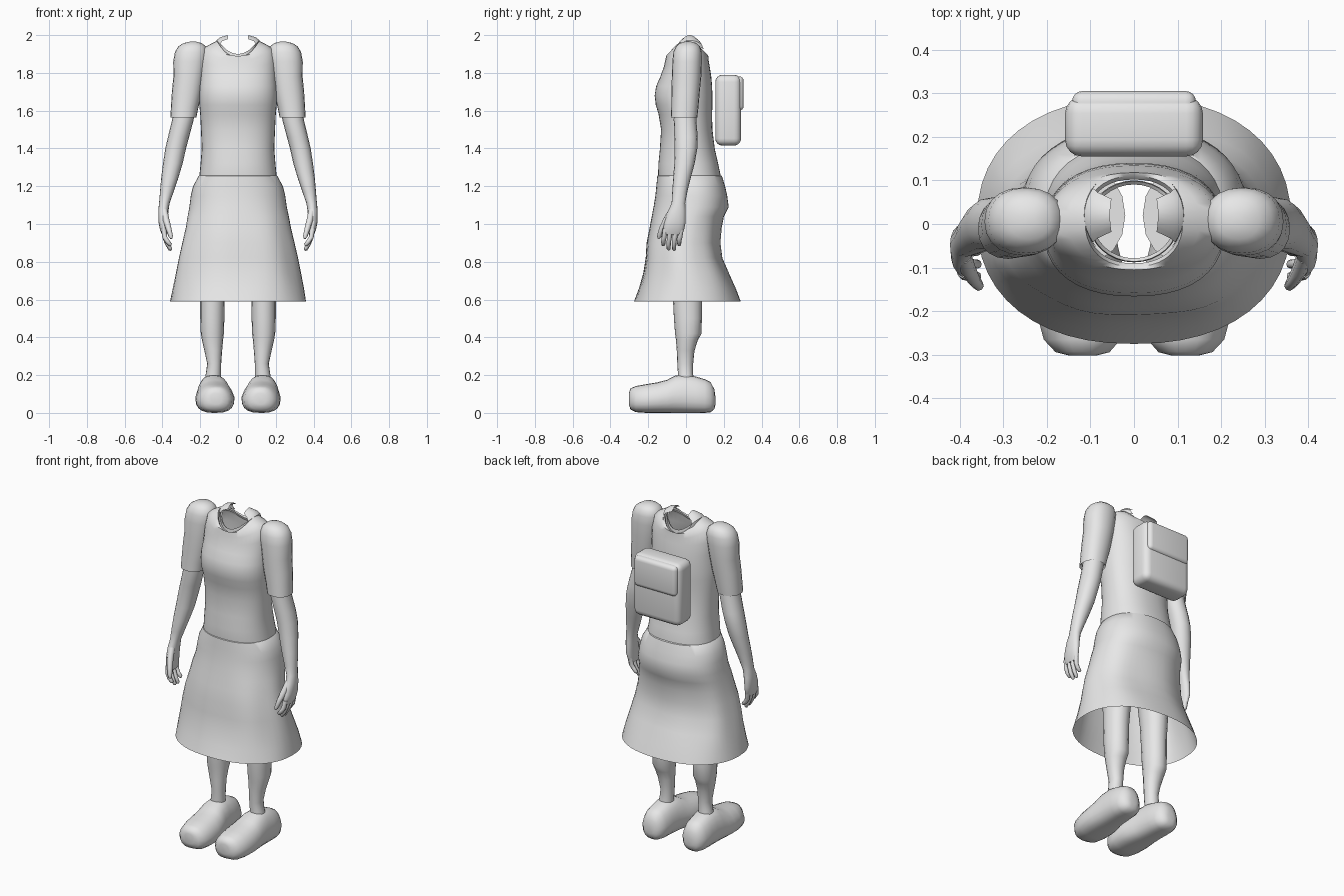
import bpy, bmesh, math
from mathutils import Vector

grey = bpy.data.materials.new("light grey")
grey.diffuse_color = (0.8, 0.8, 0.8, 1)


def finish(name, bm, angle=40):
    bmesh.ops.recalc_face_normals(bm, faces=bm.faces)
    me = bpy.data.meshes.new(name)
    bm.to_mesh(me)
    bm.free()
    me.materials.append(grey)
    ob = bpy.data.objects.new(name, me)
    bpy.context.collection.objects.link(ob)
    bpy.ops.object.select_all(action='DESELECT')
    ob.select_set(True)
    bpy.context.view_layer.objects.active = ob
    bpy.ops.object.shade_smooth_by_angle(angle=math.radians(angle))
    return ob


def loft(name, rings, cap_start=False, cap_end=False, closed=True, angle=40):
    bm = bmesh.new()
    rows = [[bm.verts.new(p) for p in r] for r in rings]
    n = len(rows[0])
    for a, b in zip(rows, rows[1:]):
        for i in range(n if closed else n - 1):
            j = (i + 1) % n
            bm.faces.new((a[i], a[j], b[j], b[i]))
    if cap_start:
        bm.faces.new(rows[0])
    if cap_end:
        bm.faces.new(rows[-1])
    return finish(name, bm, angle)


def spow(v, e):
    return math.copysign(abs(v) ** (2 / e), v)


def ring(z, cx, cy, rx, ry, e=2.0, n=16, lift=0.0, wave=0.0):
    """Horizontal superellipse; lift raises its sides, wave adds folds."""
    pts = []
    for i in range(n):
        t = math.tau * i / n
        w = 1 + wave * (math.cos(7 * t + 0.6) + 0.6 * math.sin(4 * t))
        pts.append(Vector((cx + rx * w * spow(math.cos(t), e),
                           cy + ry * w * spow(math.sin(t), e),
                           z + lift * math.cos(t) ** 2)))
    return pts


def body_rings(table, n, e):
    return [ring(z, 0, (f + b) / 2, hx, (b - f) / 2, e, n, lift, wave)
            for z, hx, f, b, lift, wave in table]


# Dress top: height, half width, front, back, side lift, folds
loft("dress_top", body_rings([
    (1.17, .215, -.14, .185, 0, 0), (1.25, .205, -.148, .185, 0, 0),
    (1.32, .198, -.146, .17, 0, 0), (1.40, .192, -.138, .152, 0, 0),
    (1.50, .196, -.132, .140, 0, 0), (1.58, .200, -.145, .138, 0, 0),
    (1.63, .205, -.160, .140, 0, 0), (1.68, .207, -.166, .140, 0, 0),
    (1.73, .205, -.158, .138, 0, 0), (1.78, .202, -.136, .134, 0, 0),
    (1.83, .200, -.118, .126, .03, 0), (1.865, .185, -.110, .120, .065, 0),
    (1.89, .150, -.105, .118, .06, 0), (1.885, .112, -.098, .110, .085, 0),
    (1.875, .106, -.090, .102, .07, 0)], 40, 2.3))

# Skirt flaring to an open hem
loft("skirt", body_rings([
    (1.262, .195, -.140, .175, 0, 0), (1.255, .208, -.152, .190, 0, 0),
    (1.20, .238, -.157, .207, 0, 0), (1.15, .250, -.162, .218, 0, 0),
    (1.09, .258, -.172, .226, 0, .002), (1.04, .268, -.182, .200, 0, .006),
    (.98, .278, -.194, .188, 0, .010), (.90, .296, -.210, .180, 0, .014),
    (.82, .314, -.215, .190, 0, .016), (.74, .330, -.228, .225, 0, .014),
    (.66, .347, -.250, .262, 0, .008), (.59, .360, -.275, .290, 0, 0)], 48, 2.25))

# Neckline band
band = []
for k, (r, dz) in enumerate([(1.0, 0), (.98, .02), (.90, .012)]):
    band.append([Vector((.104 * r * math.cos(t), .006 + .094 * r * math.sin(t),
                         1.88 + dz + .065 * math.cos(t) ** 2))
                 for t in [math.tau * i / 32 for i in range(32)]])
loft("neckline", band)


def tube(name, path, n=8):
    """Tapered round limb; path holds (point, radius)."""
    rings = []
    for i, (p, r) in enumerate(path):
        a = Vector(path[max(i - 1, 0)][0])
        b = Vector(path[min(i + 1, len(path) - 1)][0])
        q = (b - a).to_track_quat('Z', 'Y')
        rings.append([Vector(p) + q @ Vector((r * math.cos(math.tau * j / n),
                      r * math.sin(math.tau * j / n), 0)) for j in range(n)])
    loft(name, rings, True, True, angle=60)


def stack(name, s, table, e=2.0, n=18, c0=False, c1=False):
    loft(name, [ring(z, s * cx, cy, rx, ry, e, n) for z, cx, cy, rx, ry in table],
         c0, c1, angle=50)


for s, side in ((-1, "right"), (1, "left")):
    # Torn collar flap leaning in at the side of the neck
    flap = []
    for r, z, spread in ((.116, 1.945, .75), (.114, 1.972, .6),
                         (.095, 1.988, .5), (.055, 2.0, .35)):
        flap.append([Vector((s * r * math.cos(spread * k / 4),
                             .02 + .11 * math.sin(spread * k / 4),
                             z - .02 * (k / 4) ** 2)) for k in range(-4, 5)])
    loft(side + "_collar_flap", flap, closed=False)

    # Puffed short sleeve
    stack(side + "_sleeve", s, [
        (1.585, .288, -.01, .058, .058), (1.565, .289, -.01, .069, .070),
        (1.62, .282, -.006, .073, .072), (1.70, .270, -.002, .080, .075),
        (1.78, .260, .003, .082, .078), (1.86, .253, .006, .090, .078),
        (1.91, .247, .008, .087, .075), (1.94, .243, .010, .073, .064),
        (1.958, .240, .010, .048, .045), (1.966, .238, .010, .015, .015)],
        2.2, 20, c1=True)

    # Bare arm down to the wrist, then palm
    stack(side + "_arm", s, [
        (1.66, .278, -.005, .058, .058), (1.55, .292, -.005, .057, .060),
        (1.46, .315, .000, .056, .062), (1.40, .330, .000, .055, .060),
        (1.32, .345, -.008, .052, .054), (1.24, .362, -.022, .045, .046),
        (1.17, .377, -.033, .036, .040), (1.11, .390, -.040, .028, .036),
        (1.07, .395, -.048, .027, .046), (1.01, .397, -.058, .024, .056),
        (.97, .393, -.066, .020, .056), (.945, .389, -.070, .014, .048)],
        2.1, 16, True, True)

    # Fingers curling inward, and thumb
    for k, (y, tip) in enumerate(((-.110, .885), (-.082, .862),
                                  (-.053, .860), (-.026, .885))):
        tube(side + "_finger_%d" % (k + 1), [
            ((s * .393, y, .975), .014), ((s * .388, y - .006, .93), .0135),
            ((s * .374, y - .010, (.93 + tip) / 2), .012),
            ((s * .358, y - .010, tip + .005), .010), ((s * .355, y - .010, tip), .004)])
    tube(side + "_thumb", [
        ((s * .390, -.075, 1.07), .018), ((s * .380, -.105, 1.02), .018),
        ((s * .367, -.128, .975), .015), ((s * .356, -.142, .935), .012),
        ((s * .353, -.146, .922), .005)])

    # Leg with fuller calf
    stack(side + "_leg", s, [
        (1.10, .115, .02, .095, .11), (.85, .125, .015, .080, .095),
        (.70, .133, .010, .069, .082), (.60, .135, .008, .065, .077),
        (.50, .136, .010, .064, .074), (.42, .136, .012, .061, .070),
        (.385, .135, .005, .056, .058), (.33, .131, -.002, .047, .047),
        (.26, .126, -.004, .037, .042), (.21, .130, -.003, .040, .040),
        (.15, .135, 0, .045, .045)], 2.1, 16, True, True)

    # Chunky shoe: sections along the foot (y, half width, bottom, top, centre x)
    rings = []
    for y, hx, zb, zt, cx in (
            (-.302, .030, .045, .105, .118), (-.294, .062, .018, .130, .118),
            (-.265, .088, .004, .142, .119), (-.21, .101, 0, .152, .121),
            (-.15, .104, 0, .162, .122), (-.10, .100, 0, .175, .124),
            (-.055, .092, 0, .198, .128), (.00, .086, 0, .203, .131),
            (.05, .083, 0, .193, .133), (.10, .078, 0, .178, .134),
            (.13, .066, .003, .163, .134), (.15, .045, .02, .125, .134),
            (.156, .022, .045, .085, .134)):
        row = []
        for i in range(20):
            t = math.tau * i / 20
            u, v = spow(math.cos(t), 2.7), spow(math.sin(t), 2.7)
            # upper half narrows above the sole
            w = hx * (1 - .22 * max(v, 0))
            row.append(Vector((s * (cx + w * u), y, (zb + zt) / 2 + v * (zt - zb) / 2)))
        rings.append(row)
    loft(side + "_shoe", rings, True, True, angle=50)


def rounded_box(name, lo, hi, bevel):
    bm = bmesh.new()
    bmesh.ops.create_cube(bm, size=1)
    for v in bm.verts:
        v.co = Vector([(a + b) / 2 + c * (b - a) for a, b, c in zip(lo, hi, v.co)])
    bmesh.ops.bevel(bm, geom=bm.edges[:], offset=bevel, segments=4,
                    profile=.5, affect='EDGES')
    return finish(name, bm, 40)


# Backpack body with its overlapping flap
rounded_box("backpack", (-.158, .155, 1.415), (.158, .292, 1.79), .038)
rounded_box("backpack_flap", (-.142, .20, 1.60), (.142, .305, 1.782), .024)
